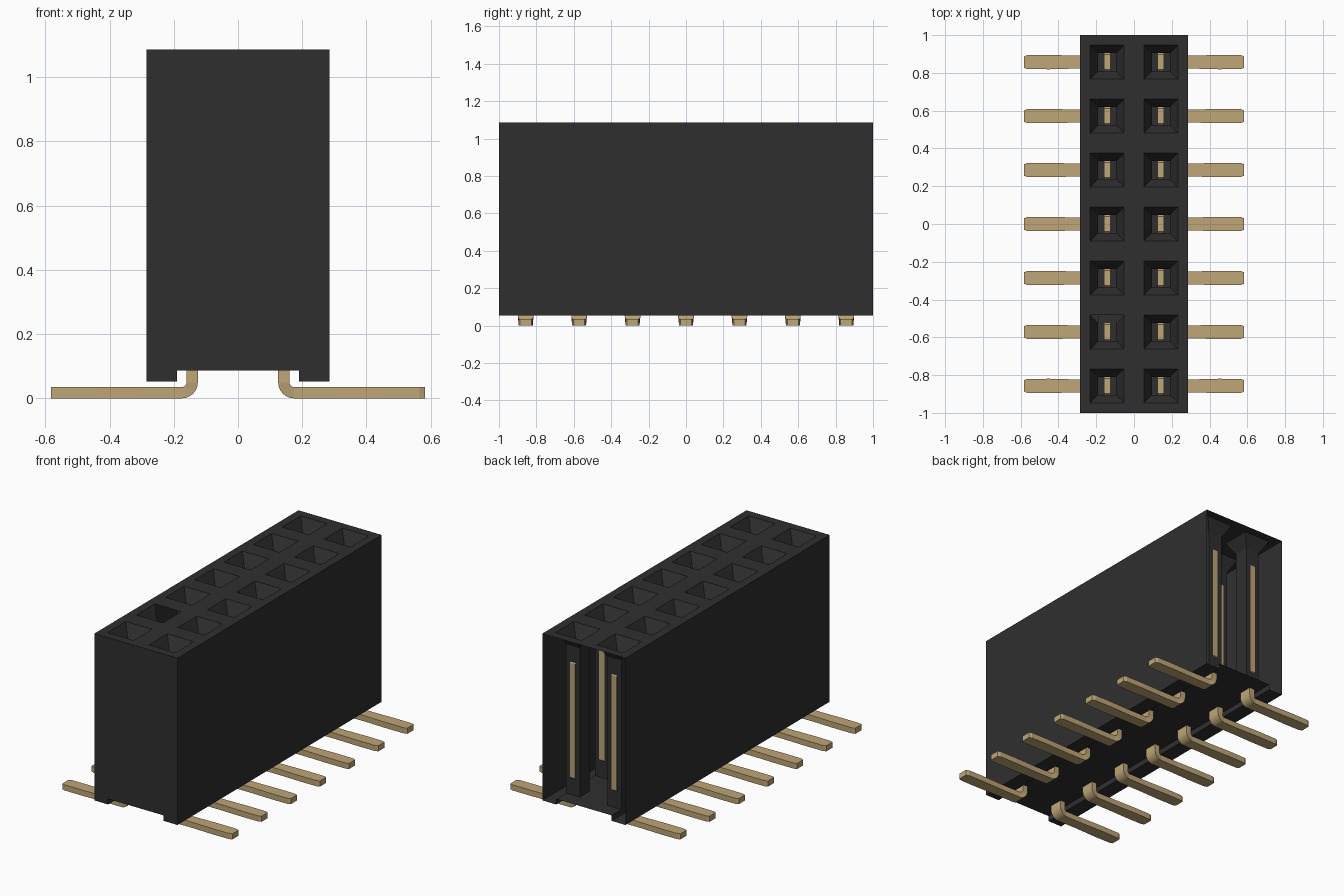
import bpy, bmesh, math

cube = bpy.data.objects.get("Cube")
if cube:
    bpy.data.objects.remove(cube, do_unlink=True)


def material(name, rgb, rough):
    m = bpy.data.materials.new(name)
    m.use_nodes = True
    m.diffuse_color = (*rgb, 1)
    bsdf = m.node_tree.nodes["Principled BSDF"]
    bsdf.inputs["Base Color"].default_value = (*rgb, 1)
    bsdf.inputs["Roughness"].default_value = rough
    return m


black = material("black plastic", (0.028, 0.028, 0.028), 0.7)
gold = material("gold metal", (0.52, 0.38, 0.18), 0.5)


def finish(bm, name, mat):
    bmesh.ops.remove_doubles(bm, verts=bm.verts, dist=0.0005)
    bmesh.ops.recalc_face_normals(bm, faces=bm.faces)
    mesh = bpy.data.meshes.new(name)
    bm.to_mesh(mesh)
    bm.free()
    mesh.materials.append(mat)
    return mesh


def add_object(name, mesh, location=(0, 0, 0), turn=0):
    ob = bpy.data.objects.new(name, mesh)
    ob.location = location
    ob.rotation_euler.z = turn
    bpy.context.collection.objects.link(ob)
    return ob


ROWS = 7
PITCH = 2 / ROWS
HALF_X, TOP, FOOT, FLOOR = 0.285, 1.087, 0.053, 0.087
COL_X = HALF_X / 2

# Housing walls: an inverted tray profile run along y, closed at the front only
bm = bmesh.new()
profile = [(-HALF_X, TOP), (-HALF_X, FOOT), (-0.19, FOOT), (-0.19, FLOOR),
           (0.19, FLOOR), (0.19, FOOT), (HALF_X, FOOT), (HALF_X, TOP)]
front = [bm.verts.new((x, -1, z)) for x, z in profile]
back = [bm.verts.new((x, 1, z)) for x, z in profile]
for i in range(len(profile) - 1):
    bm.faces.new((front[i], front[i + 1], back[i + 1], back[i]))
bm.faces.new(front)
add_object("housing_walls", finish(bm, "housing_walls", black))

# Top deck: each cell is a chain of rings - deck, funnel, square tube
bm = bmesh.new()
rings = [(COL_X, PITCH / 2, TOP), (0.09, 0.09, TOP),
         (0.047, 0.047, 1.01), (0.047, 0.047, FLOOR)]
corners = [(-1, -1), (1, -1), (1, 1), (-1, 1)]
for side in (-1, 1):
    for row in range(ROWS):
        cy = -1 + PITCH * (row + 0.5)
        loops = [[bm.verts.new((side * COL_X + sx * hx, cy + sy * hy, z))
                  for sx, sy in corners] for hx, hy, z in rings]
        for level in range(len(rings) - 1):
            a, b = loops[level], loops[level + 1]
            for k in range(4):
                # one funnel is open on its rear slope
                if (side, row, level, k) == (-1, 1, 1, 2):
                    continue
                n = (k + 1) % 4
                bm.faces.new((a[k], a[n], b[n], b[k]))
add_object("socket_deck", finish(bm, "socket_deck", black))

# Contact: a bent strip; stations are (x, z, path angle, half width in y)
T = 0.0175
up, out = -math.pi / 2, 0.0
stations = [(0.1425, 0.92, up, 0.040), (0.1425, 0.905, up, 0.050),
            (0.1425, 0.195, up, 0.050), (0.1425, 0.185, up, 0.042),
            (0.1425, 0.10, up, 0.042)]
for i in range(7):
    t = i / 6 * math.pi / 2
    stations.append((0.175 - 0.0325 * math.cos(t), 0.05 - 0.0325 * math.sin(t),
                     up + t, 0.042 - 0.007 * i / 6))
stations += [(0.30, T, out, 0.034), (0.45, T, out, 0.038),
             (0.565, T, out, 0.037), (0.583, T, out, 0.030)]

bm = bmesh.new()
previous = None
for x, z, ang, w in stations:
    nx, nz = -math.sin(ang) * T, math.cos(ang) * T
    ring = [bm.verts.new((x + s * nx, y * w, z + s * nz))
            for s, y in ((-1, -1), (1, -1), (1, 1), (-1, 1))]
    if previous:
        for k in range(4):
            n = (k + 1) % 4
            bm.faces.new((previous[k], previous[n], ring[n], ring[k]))
    else:
        bm.faces.new(ring)
    previous = ring
bm.faces.new(previous)
contact = finish(bm, "contact_pin", gold)

# Two mirrored columns of contacts
for row in range(ROWS):
    y = -1 + PITCH * (row + 0.5)
    add_object(f"left_pin_{row + 1}", contact, (0, y, 0))
    add_object(f"right_pin_{row + 1}", contact, (0, y, 0), math.pi)
